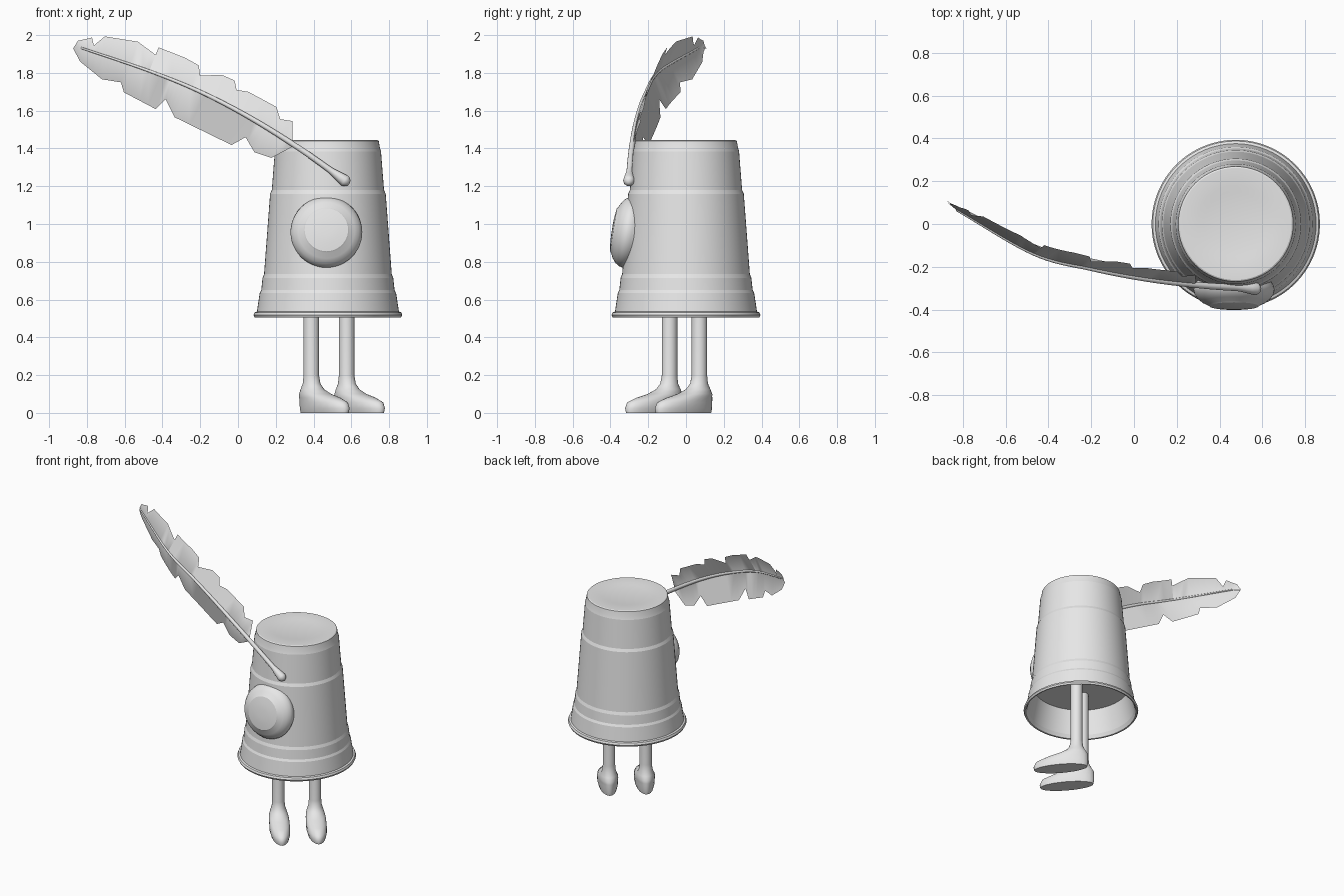
import bpy, bmesh
from math import sin, cos, pi, radians
from mathutils import Vector, Matrix

old = bpy.data.objects.get("Cube")
if old:
    bpy.data.objects.remove(old, do_unlink=True)

grey = bpy.data.materials.new("light grey")
grey.use_nodes = True
grey.diffuse_color = (0.8, 0.8, 0.8, 1)
grey.node_tree.nodes["Principled BSDF"].inputs["Base Color"].default_value = (0.8, 0.8, 0.8, 1)


def finish(bm, name, angle=30, solid=True):
    """Turn a bmesh into a smooth shaded object."""
    bmesh.ops.remove_doubles(bm, verts=bm.verts, dist=0.0001)
    if solid:
        bmesh.ops.recalc_face_normals(bm, faces=bm.faces)
    mesh = bpy.data.meshes.new(name)
    bm.to_mesh(mesh)
    bm.free()
    mesh.materials.append(grey)
    obj = bpy.data.objects.new(name, mesh)
    bpy.context.collection.objects.link(obj)
    bpy.ops.object.select_all(action='DESELECT')
    obj.select_set(True)
    bpy.context.view_layer.objects.active = obj
    bpy.ops.object.shade_smooth_by_angle(angle=radians(angle))
    return obj


def loft(name, rings, angle=30):
    """Skin a list of equal-sized point rings and cap both ends."""
    bm = bmesh.new()
    loops = [[bm.verts.new(p) for p in ring] for ring in rings]
    n = len(loops[0])
    for a, b in zip(loops, loops[1:]):
        for i in range(n):
            j = (i + 1) % n
            bm.faces.new((a[i], a[j], b[j], b[i]))
    bm.faces.new(loops[0])
    bm.faces.new(loops[-1])
    return finish(bm, name, angle)


def oval(centre, u, v, n):
    return [centre + u * cos(2 * pi * i / n) + v * sin(2 * pi * i / n) for i in range(n)]


def lathe(name, profile, matrix, n=64, angle=30):
    X, Y, Z = Vector((1, 0, 0)), Vector((0, 1, 0)), Vector((0, 0, 1))
    obj = loft(name, [oval(Z * z, X * r, Y * r, n) for r, z in profile], angle)
    obj.data.transform(matrix)
    return obj


# Upturned cup: inner floor, wall, rolled rim, stepped bands, recessed top
cup = [(0.33, 0.71), (0.345, 0.64), (0.366, 0.535), (0.378, 0.508), (0.388, 0.506),
       (0.394, 0.518), (0.388, 0.532), (0.376, 0.536), (0.361, 0.635), (0.353, 0.65),
       (0.346, 0.715), (0.338, 0.735), (0.306, 1.16), (0.297, 1.18), (0.281, 1.385),
       (0.275, 1.405), (0.269, 1.44), (0.262, 1.444), (0.18, 1.444), (0.15, 1.438)]
lathe("cup", cup, Matrix.Translation((0.476, 0, 0)), angle=12)

# Round domed button on the front, leaning with the wall
button = [(0.17, -0.05), (0.184, -0.02), (0.19, 0), (0.186, 0.018), (0.172, 0.04),
          (0.15, 0.058), (0.122, 0.072), (0.115, 0.078), (0.07, 0.084), (0.03, 0.086)]
lathe("front_button", button,
      Matrix.Translation((0.468, -0.307, 0.957)) @ Matrix.Rotation(radians(81), 4, 'X'),
      n=48)

# Legs with feet, stacked ovals: height, heel, toe, half width
layers = [(0, -0.075, 0.295, 0.06), (0.025, -0.08, 0.30, 0.067), (0.055, -0.08, 0.285, 0.068),
          (0.08, -0.08, 0.22, 0.067), (0.1, -0.077, 0.14, 0.064), (0.125, -0.063, 0.08, 0.055),
          (0.155, -0.047, 0.052, 0.045), (0.2, -0.041, 0.041, 0.041), (0.72, -0.041, 0.041, 0.041)]
ahead = Vector((0.645, -0.764, 0))
side = Vector((0.764, 0.645, 0))
for name, x, y in (("right_leg", 0.388, -0.087), ("left_leg", 0.575, 0.071)):
    rings = []
    for z, heel, toe, w in layers:
        centre = Vector((x, y, z)) + ahead * (heel + toe) / 2
        rings.append(oval(centre, ahead * (toe - heel) / 2, side * w, 24))
    loft(name, rings, 45)

# Quill path, smoothed through a few points
path = [Vector(p) for p in ((0.565, -0.302, 1.23), (0.325, -0.288, 1.40), (0.06, -0.258, 1.565),
                            (-0.2, -0.21, 1.70), (-0.47, -0.14, 1.81), (-0.83, 0.065, 1.932))]
ends = [2 * path[0] - path[1]] + path + [2 * path[-1] - path[-2]]
spine = []
for a, b, c, d in zip(ends, ends[1:], ends[2:], ends[3:]):
    for k in range(10):
        t = k / 10
        spine.append((2 * b + (c - a) * t + (2 * a - 5 * b + 4 * c - d) * t ** 2
                      + (3 * b - a - 3 * c + d) * t ** 3) / 2)
spine.append(path[-1])

# Quill shaft: bulb at the low end, fine point at the other
rings = []
first = (spine[0] - spine[1]).normalized()
for r, out in ((0.006, 0.03), (0.02, 0.023), (0.029, 0.01)):
    u = first.cross(Vector((0, 1, 0))).normalized()
    rings.append(oval(spine[0] + first * out, u * r, first.cross(u) * r, 12))
for i, p in enumerate(spine):
    way = (spine[max(i - 1, 0)] - spine[min(i + 1, len(spine) - 1)]).normalized()
    u = way.cross(Vector((0, 1, 0))).normalized()
    r = 0.017 - 0.012 * i / len(spine) + max(0, 0.014 - 0.0045 * i)
    rings.append(oval(p, u * r, way.cross(u) * r, 12))
loft("quill_shaft", rings, 50)


# Feather vane: ragged outlines joined to the shaft
def depth_at(x):
    for a, b in zip(spine, spine[1:]):
        if b.x <= x <= a.x:
            return a.y + (b.y - a.y) * (a.x - x) / (a.x - b.x)
    return spine[-1].y + (spine[-1].x - x) * 0.55


upper = [(0.29, 1.435), (0.288, 1.545), (0.224, 1.555), (0.203, 1.62), (0.055, 1.70), (-0.008, 1.71),
         (-0.018, 1.76), (-0.087, 1.79), (-0.2, 1.785), (-0.208, 1.84), (-0.28, 1.88),
         (-0.42, 1.935), (-0.435, 1.895), (-0.53, 1.965), (-0.705, 1.993), (-0.763, 1.945),
         (-0.773, 1.987), (-0.847, 1.97), (-0.873, 1.93)]
lower = [(0.29, 1.41), (0.177, 1.35), (0.087, 1.38), (0.04, 1.46), (-0.034, 1.418),
         (-0.335, 1.565), (-0.383, 1.66), (-0.435, 1.608), (-0.604, 1.697), (-0.62, 1.75),
         (-0.72, 1.766), (-0.836, 1.86), (-0.873, 1.93)]

bm = bmesh.new()
for outline, lean in ((upper, 0.45), (lower, 0.27)):
    previous = None
    for (x0, z0), (x1, z1) in zip(outline, outline[1:]):
        for k in range(5):
            x, z = x0 + (x1 - x0) * k / 4, z0 + (z1 - z0) * k / 4
            gap, root = min((((p.x - x) ** 2 + (p.z - z) ** 2) ** 0.5, i)
                            for i, p in enumerate(spine))
            edge = Vector((x, depth_at(x) + lean * gap, z))
            base = spine[root]
            if previous:
                pts = [previous[0], edge, base, previous[1]]
                if base == previous[1]:
                    pts.pop()
                if edge != previous[0]:
                    if lean > 0.4:
                        pts.reverse()
                    bm.faces.new([bm.verts.new(p) for p in pts])
            previous = (edge, base)
finish(bm, "feather_vane", 40, solid=False)
